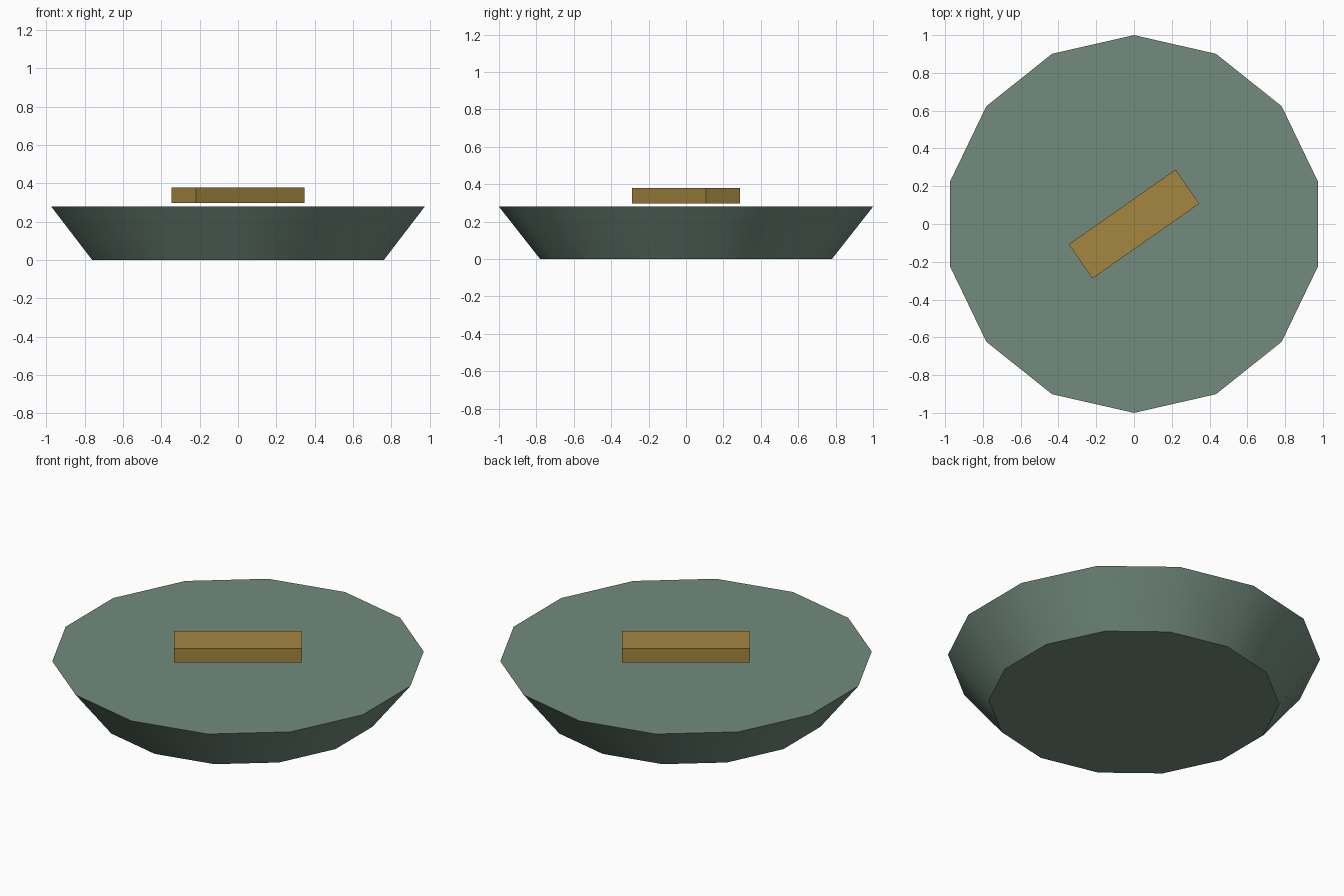
import bpy
import math

if "Cube" in bpy.data.objects:
    bpy.data.objects.remove(bpy.data.objects["Cube"])


def paint(obj, name, rgb):
    mat = bpy.data.materials.new(name)
    mat.diffuse_color = (*rgb, 1.0)
    mat.use_nodes = True
    mat.node_tree.nodes["Principled BSDF"].inputs["Base Color"].default_value = mat.diffuse_color
    obj.data.materials.append(mat)


# Tapered fourteen-sided base, wider at the top, with smooth sides and flat caps
bpy.ops.mesh.primitive_cone_add(vertices=14, radius1=0.78, radius2=1.0,
                                depth=0.28, location=(0, 0, 0.14))
base = bpy.context.object
base.name = "tapered_base"
bpy.ops.object.shade_smooth_by_angle(angle=math.radians(40))
paint(base, "grey green", (0.17, 0.26, 0.21))

# Flat bar hovering just above the base, turned diagonally
bpy.ops.mesh.primitive_cube_add(size=1, location=(0, 0, 0.3375),
                                rotation=(0, 0, math.radians(35)))
bar = bpy.context.object
bar.name = "top_bar"
bar.scale = (0.69, 0.22, 0.083)
paint(bar, "dull gold", (0.37, 0.24, 0.05))
